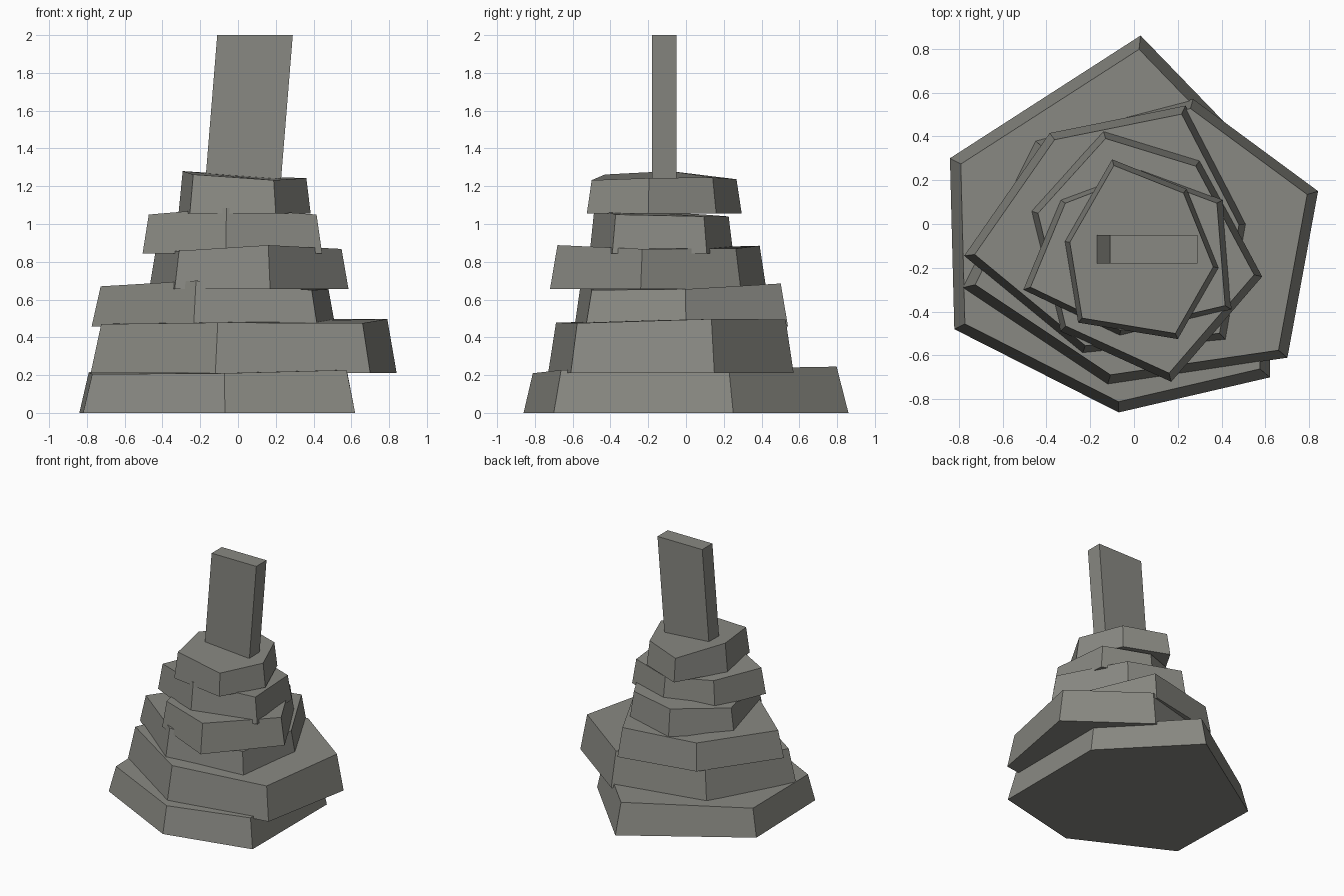
import bpy, bmesh
from mathutils import Vector

stone = bpy.data.materials.new("grey_stone")
stone.diffuse_color = (0.25, 0.25, 0.225, 1)


def loft(name, bottom, top):
    """Closed flat-faced solid between two matching rings of points."""
    bm = bmesh.new()
    lo = [bm.verts.new(p) for p in bottom]
    hi = [bm.verts.new(p) for p in top]
    n = len(lo)
    bm.faces.new(lo[::-1])
    bm.faces.new(hi)
    for i in range(n):
        j = (i + 1) % n
        bm.faces.new((lo[i], lo[j], hi[j], hi[i]))
    bmesh.ops.recalc_face_normals(bm, faces=bm.faces)
    mesh = bpy.data.meshes.new(name)
    bm.to_mesh(mesh)
    bm.free()
    mesh.materials.append(stone)
    obj = bpy.data.objects.new(name, mesh)
    bpy.context.collection.objects.link(obj)
    return obj


def slab(name, base_z, corners, taper=0.935):
    """Rough six-sided slab; corners are (x, y, height of top corner)."""
    c = sum((Vector(p[:2]) for p in corners), Vector((0, 0))) / len(corners)
    bottom = [(x, y, base_z) for x, y, z in corners]
    top = [(c.x + (x - c.x) * taper, c.y + (y - c.y) * taper, z)
           for x, y, z in corners]
    return loft(name, bottom, top)


# stacked slabs, lowest first, corners counter-clockwise
slab("slab_1", 0.0, [(0.03, 0.86, 0.245), (-0.84, 0.30, 0.215), (-0.82, -0.48, 0.205),
                     (-0.07, -0.86, 0.21), (0.62, -0.70, 0.227), (0.62, 0.25, 0.235)])
slab("slab_2", 0.21, [(0.27, 0.57, 0.495), (-0.45, 0.38, 0.485), (-0.78, -0.29, 0.47),
                      (-0.12, -0.73, 0.478), (0.70, -0.61, 0.475), (0.84, 0.15, 0.497)])
slab("slab_3", 0.457, [(0.235, 0.54, 0.685), (-0.385, 0.415, 0.67), (-0.775, -0.145, 0.67),
                       (-0.235, -0.59, 0.70), (0.42, -0.53, 0.65), (0.515, 0.0, 0.655)])
slab("slab_4", 0.655, [(0.30, 0.29, 0.87), (-0.14, 0.425, 0.885), (-0.47, 0.06, 0.845),
                       (-0.335, -0.49, 0.858), (0.17, -0.72, 0.888), (0.585, -0.24, 0.868)])
slab("slab_5", 0.845, [(0.03, 0.25, 1.04), (-0.335, 0.11, 1.05), (-0.505, -0.30, 1.05),
                       (-0.065, -0.51, 1.085), (0.445, -0.39, 1.05), (0.405, 0.11, 1.04)])
slab("slab_6", 1.055, [(-0.10, 0.295, 1.237), (-0.315, -0.08, 1.28), (-0.255, -0.45, 1.262),
                       (0.20, -0.525, 1.232), (0.385, -0.20, 1.243), (0.24, 0.16, 1.247)])

# leaning upright plank, sunk slightly into the top slab
plan = [(-0.175, -0.18), (0.225, -0.18), (0.225, -0.05), (-0.175, -0.05)]
loft("upright_plank",
     [(x, y, 1.2) for x, y in plan],
     [(x + 0.065, y, 2.0) for x, y in plan])
